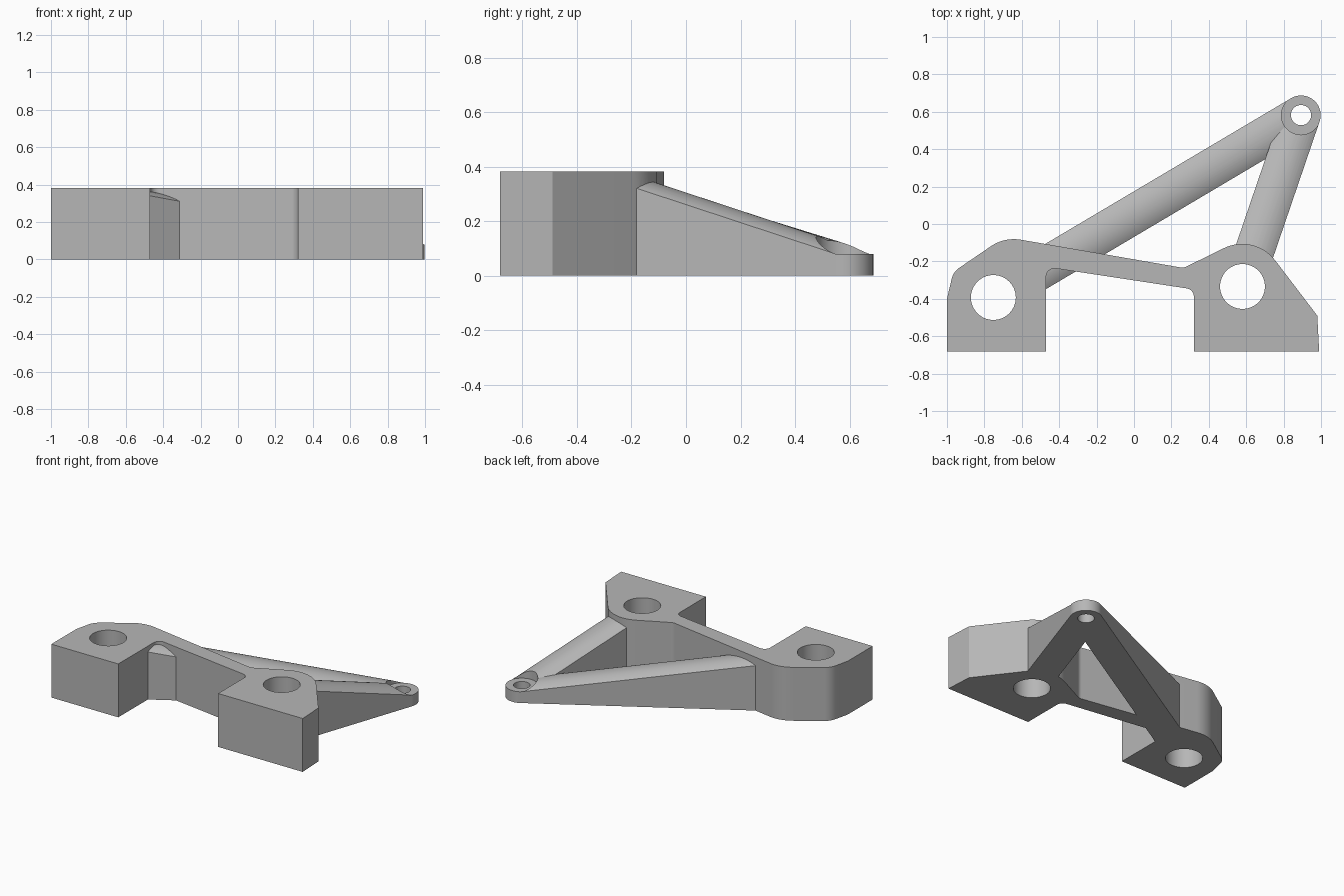
import bpy, bmesh, math
from mathutils import Vector

if "Cube" in bpy.data.objects:
    bpy.data.objects.remove(bpy.data.objects["Cube"], do_unlink=True)

HEIGHT, BOSS_HEIGHT, BOSS_R = 0.382, 0.08, 0.105
BOSS = Vector((0.893, 0.582))
LEFT_HOLE = Vector((-0.752, -0.393))
RIGHT_HOLE = Vector((0.58, -0.334))

grey = bpy.data.materials.new("plain grey")
grey.use_nodes = True
grey.diffuse_color = (0.47, 0.47, 0.47, 1)
grey.node_tree.nodes["Principled BSDF"].inputs["Base Color"].default_value = grey.diffuse_color


def loft(name, bottom, top):
    """Closed solid between two matching rings of points."""
    bm = bmesh.new()
    a = [bm.verts.new(p) for p in bottom]
    b = [bm.verts.new(p) for p in top]
    bm.faces.new(a)
    bm.faces.new(b)
    n = len(a)
    for i in range(n):
        j = (i + 1) % n
        bm.faces.new((a[i], a[j], b[j], b[i]))
    bmesh.ops.recalc_face_normals(bm, faces=bm.faces)
    mesh = bpy.data.meshes.new(name)
    bm.to_mesh(mesh)
    bm.free()
    mesh.materials.append(grey)
    obj = bpy.data.objects.new(name, mesh)
    bpy.context.collection.objects.link(obj)
    return obj


def prism(name, outline, z0, z1):
    return loft(name, [(p[0], p[1], z0) for p in outline], [(p[0], p[1], z1) for p in outline])


def cylinder(name, centre, radius, z0, z1, sides=64):
    angles = [math.tau * i / sides for i in range(sides)]
    return prism(name, [centre + radius * Vector((math.cos(t), math.sin(t))) for t in angles], z0, z1)


def rounded(corners, steps=12):
    """Outline from (x, y, radius) corners, each replaced by a tangent arc."""
    out = []
    for i, (x, y, r) in enumerate(corners):
        p = Vector((x, y))
        if r == 0:
            out.append(p)
            continue
        u = (Vector(corners[i - 1][:2]) - p).normalized()
        v = (Vector(corners[(i + 1) % len(corners)][:2]) - p).normalized()
        half = u.angle(v) / 2
        centre = p + (u + v).normalized() * r / math.sin(half)
        start = p + u * r / math.tan(half) - centre
        end = p + v * r / math.tan(half) - centre
        sweep = math.pi - 2 * half
        for k in range(steps + 1):
            t = k / steps * sweep
            out.append(centre + (start * math.sin(sweep - t) + end * math.sin(t)) / math.sin(sweep))
    return out


def arm(name, target, length, crown=0.032, steps=16):
    """Domed arm that rises from the boss towards a mounting hole."""
    run = (target - BOSS).length
    along = (target - BOSS) / run
    side = Vector((-along.y, along.x))
    radius = (BOSS_R ** 2 + crown ** 2) / (2 * crown)
    rings = []
    for d in (0, length):
        edge = BOSS_HEIGHT + (HEIGHT - BOSS_HEIGHT) * d / run
        profile = [(BOSS_R, 0), (-BOSS_R, 0)]
        for k in range(steps + 1):
            s = BOSS_R * (2 * k / steps - 1)
            profile.append((s, edge + crown - radius + math.sqrt(radius ** 2 - s ** 2)))
        rings.append([(*(BOSS + along * d + side * s), z) for s, z in profile])
    return loft(name, *rings)


def combine(target, other, operation):
    """Apply a boolean and discard the tool object."""
    mod = target.modifiers.new(operation.lower(), "BOOLEAN")
    mod.operation, mod.solver, mod.object = operation, "EXACT", other
    bpy.context.view_layer.objects.active = target
    bpy.ops.object.modifier_apply(modifier=mod.name)
    bpy.data.objects.remove(other, do_unlink=True)


# Two mounting blocks joined by a thin web
outline = rounded([
    (-1, -0.682, 0), (-0.47, -0.682, 0), (-0.47, -0.23, 0.045),
    (0.32, -0.35, 0.045), (0.32, -0.682, 0), (0.99, -0.682, 0),
    (0.98, -0.49, 0), (0.644, -0.049, 0.22), (0.265, -0.235, 0.05),
    (-0.692, -0.069, 0.22), (-0.966, -0.256, 0.1), (-1, -0.4, 0)])
bracket = prism("mounting_bracket", outline, 0, HEIGHT)

# Arms meeting at the boss, cleared above it
arms = arm("long_arm", LEFT_HOLE, 1.68)
combine(arms, arm("short_arm", RIGHT_HOLE, 0.84), "UNION")
combine(arms, cylinder("boss_clearance", BOSS, BOSS_R, BOSS_HEIGHT, 0.6), "DIFFERENCE")
combine(arms, cylinder("boss", BOSS, BOSS_R, 0, BOSS_HEIGHT), "UNION")
combine(bracket, arms, "UNION")

# Through holes
for centre, radius in ((LEFT_HOLE, 0.12), (RIGHT_HOLE, 0.12), (BOSS, 0.054)):
    combine(bracket, cylinder("hole", centre, radius, -0.1, 0.6), "DIFFERENCE")

# Smooth curved walls, crisp edges
bpy.ops.object.select_all(action="DESELECT")
bracket.select_set(True)
bpy.context.view_layer.objects.active = bracket
bpy.ops.object.shade_smooth_by_angle(angle=math.radians(25))
